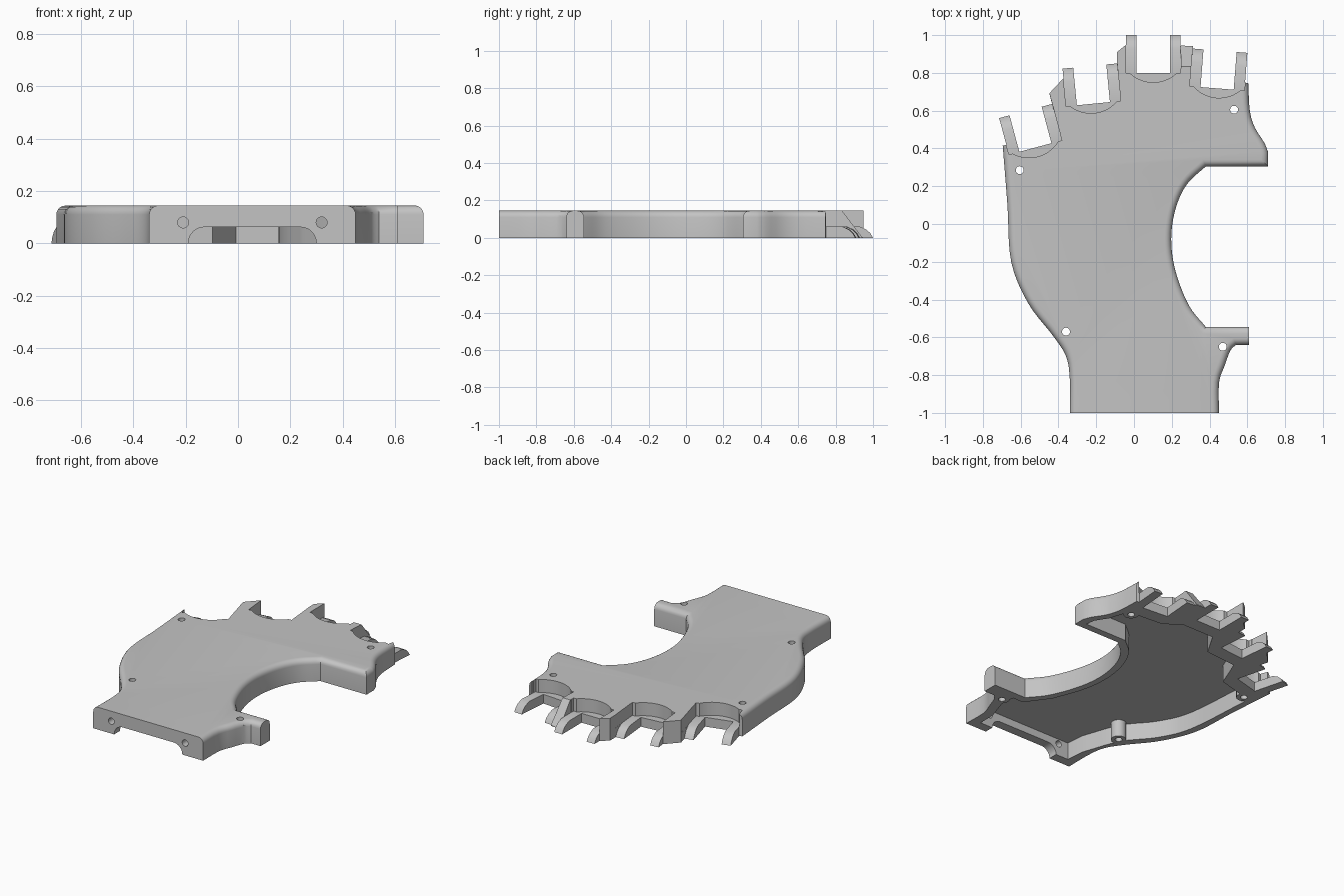
import bpy, bmesh, math
from mathutils import Matrix, Vector

old = bpy.data.objects.get("Cube")
if old:
    bpy.data.objects.remove(old)

H = 0.145       # plate height
FLOOR = 0.06    # socket floor height
ROOF = 0.11     # underside of the top skin

grey = bpy.data.materials.new("light_grey")
grey.use_nodes = True
grey.diffuse_color = (0.55, 0.55, 0.55, 1)
grey.node_tree.nodes["Principled BSDF"].inputs["Base Color"].default_value = (0.55, 0.55, 0.55, 1)


def curve(pts, steps=5):
    """Smooth run through the given points."""
    p = [Vector(q) for q in pts]
    p = [2 * p[0] - p[1]] + p + [2 * p[-1] - p[-2]]
    out = []
    for a, b, c, d in zip(p, p[1:], p[2:], p[3:]):
        for i in range(steps):
            t = i / steps
            out.append(0.5 * (2 * b + (c - a) * t + (2 * a - 5 * b + 4 * c - d) * t * t
                              + (3 * b - a - 3 * c + d) * t ** 3))
    return out + [p[-2]]


def prism(name, pts, z0, z1, matrix=Matrix(), rounded=()):
    """Extrude a flat outline; top edges of the rounded sides get a fillet."""
    bm = bmesh.new()
    low = [bm.verts.new((p[0], p[1], z0)) for p in pts]
    top = [bm.verts.new((p[0], p[1], z1)) for p in pts]
    bm.faces.new(low[::-1])
    bm.faces.new(top)
    n = len(pts)
    for i in range(n):
        j = (i + 1) % n
        bm.faces.new((low[i], low[j], top[j], top[i]))
    bmesh.ops.recalc_face_normals(bm, faces=bm.faces)
    edges = [bm.edges.get((top[i], top[(i + 1) % n])) for i in rounded]
    if edges:
        bmesh.ops.bevel(bm, geom=edges, offset=0.035, segments=5, profile=0.5,
                        affect='EDGES', clamp_overlap=False)
    bm.transform(matrix)
    mesh = bpy.data.meshes.new(name)
    bm.to_mesh(mesh)
    bm.free()
    mesh.materials.append(grey)
    ob = bpy.data.objects.new(name, mesh)
    bpy.context.collection.objects.link(ob)
    return ob


def circle(x, y, r, n=24):
    return [(x + r * math.cos(math.tau * i / n), y + r * math.sin(math.tau * i / n)) for i in range(n)]


def combine(target, tool, operation='DIFFERENCE'):
    tool.hide_render = True
    mod = target.modifiers.new("cut", 'BOOLEAN')
    mod.operation, mod.object, mod.solver = operation, tool, 'EXACT'
    bpy.context.view_layer.objects.active = target
    bpy.ops.object.modifier_apply(modifier=mod.name)
    bpy.data.objects.remove(tool)


# Finger frames: middle of the slot's inner edge and turn
fingers = [Matrix.Translation((x, y, 0)) @ Matrix.Rotation(math.radians(a), 4, 'Z')
           for x, y, a in ((-0.522, 0.405, 15), (-0.215, 0.637, 5.5),
                           (0.102, 0.80, 0), (0.44, 0.718, -4.5))]


def at(f, x, y):
    return (fingers[f] @ Vector((x, y, 0))).to_2d()


# Palm outline, counter-clockwise, as sides that are rounded on top or sharp
wrist_right = curve([(0.45, -1), (0.45, -0.84), (0.48, -0.75), (0.51, -0.67), (0.54, -0.64)], 3)
hook_end = [(0.61, -0.64), (0.61, -0.545)]
thumb_arc = curve([(0.38, -0.545), (0.29, -0.43), (0.22, -0.25), (0.197, -0.08),
                   (0.22, 0.08), (0.28, 0.21), (0.38, 0.305)])
thumb_side = curve([(0.71, 0.38), (0.69, 0.43), (0.64, 0.51), (0.613, 0.60), (0.605, 0.745)], 3)
webs = [at(3, 0.1, 0.05), at(3, -0.1, 0.05), (0.33, 0.94), (0.25, 0.945), at(2, 0.1, 0.1),
        at(2, -0.1, 0.12), (-0.035, 0.955), (-0.09, 0.91), (-0.09, 0.86), at(1, 0.1, 0.05),
        at(1, -0.1, 0.1), (-0.375, 0.77), (-0.45, 0.69), (-0.44, 0.645), at(0, 0.1, 0.1),
        at(0, -0.1, 0.05)]
left_side = curve([(-0.695, 0.415), (-0.67, 0.1), (-0.65, -0.2), (-0.56, -0.42),
                   (-0.43, -0.59), (-0.36, -0.7), (-0.34, -0.82), (-0.34, -1)])

outline, rounded = [], []
for run, soft in ((wrist_right, True), (hook_end, False), (thumb_arc, True),
                  ([(0.71, 0.305)], True), (thumb_side, True), (webs, False), (left_side, True)):
    start = len(outline)
    outline += [Vector(p) for p in run]
    if soft:
        rounded += range(start, len(outline) - 1)
n_w, n_c = len(wrist_right), len(wrist_right) + 2 + len(thumb_arc)
rounded += [n_w - 1, n_w + 1, n_c - 1, n_c]    # straight sides of hook and thumb
palm = prism("palm", outline, 0, H, rounded=sorted(set(rounded)))

# Hollow underside
cavity = ([(-0.28, -0.94), (0.39, -0.94), (0.39, -0.83), (0.44, -0.68), (0.43, -0.595), (0.355, -0.595)]
          + curve([(0.25, -0.45), (0.18, -0.26), (0.155, -0.08), (0.18, 0.1), (0.25, 0.25), (0.36, 0.35)])
          + [(0.66, 0.35), (0.65, 0.41), (0.60, 0.49), (0.565, 0.60)]
          + [at(f, s * 0.11, -0.09) for f in (3, 2, 1, 0) for s in (1, -1)]
          + curve([(-0.64, 0.25), (-0.605, -0.19), (-0.52, -0.4), (-0.38, -0.58), (-0.29, -0.82)]))
combine(palm, prism("cavity_cutter", cavity, -0.1, ROOF))

# Screw bosses with through holes
screws = [(-0.605, 0.285), (-0.36, -0.57), (0.53, 0.605), (0.47, -0.65)]
for x, y in screws:
    combine(palm, prism("boss", circle(x, y, 0.045), 0, ROOF + 0.01), 'UNION')
for x, y in screws:
    combine(palm, prism("hole_cutter", circle(x, y, 0.021), -0.1, 0.3))

# Wrist opening and pin holes, cut along y
along_y = Matrix.Rotation(math.radians(90), 4, 'X')
arch = [(-0.19, -0.1), (0.30, -0.1)]
arch += [(0.24 + 0.06 * math.cos(a), 0.062 * math.sin(a)) for a in (i * math.pi / 12 for i in range(7))]
arch += [(-0.13 - 0.06 * math.cos(a), 0.062 * math.sin(a)) for a in (i * math.pi / 12 for i in range(6, -1, -1))]
combine(palm, prism("arch_cutter", arch, 0.92, 1.1, along_y))
for x in (-0.21, 0.32):
    combine(palm, prism("pin_cutter", circle(x, 0.08, 0.021), 0.92, 1.1, along_y))

# Finger sockets: round-backed recess above the floor, open in front
arc = [(0.18 * math.cos(a), 0.13 + 0.18 * math.sin(a))
       for a in (math.radians(d) for d in range(-144, -35, 6))]
recess = arc + [(0.146, 0.4), (-0.146, 0.4)]
front = [(-0.145, 0), (0.145, 0), (0.145, 0.4), (-0.145, 0.4)]
for f in fingers:
    combine(palm, prism("recess_cutter", recess, FLOOR, 0.3, f))
    combine(palm, prism("front_cutter", front, -0.1, 0.3, f))

# Sloped back on the web between the last two fingers
slope = [(0.80, 0.19), (0.945, 0), (1.1, 0), (1.1, 0.3), (0.80, 0.3)]
to_yz = Matrix(((0, 0, 1, 0), (1, 0, 0, 0), (0, 1, 0, 0), (0, 0, 0, 1)))
combine(palm, prism("slope_cutter", slope, 0.24, 0.33, to_yz))

# Hinge posts with rounded ends
post = [(0, 0), (0.2, 0), (0.186, 0.024), (0.165, 0.044), (0.13, FLOOR), (0, FLOOR)]
parts = [palm]
for i, f in enumerate(fingers):
    for side, x in (("right", -0.145), ("left", 0.088)):
        parts.append(prism(f"finger_{i + 1}_post_{side}", post, x, x + 0.057, f @ to_yz))

# Smooth shading on fillets and curves
bpy.ops.object.select_all(action='DESELECT')
for ob in parts:
    ob.select_set(True)
bpy.context.view_layer.objects.active = palm
bpy.ops.object.shade_smooth_by_angle(angle=math.radians(30))
